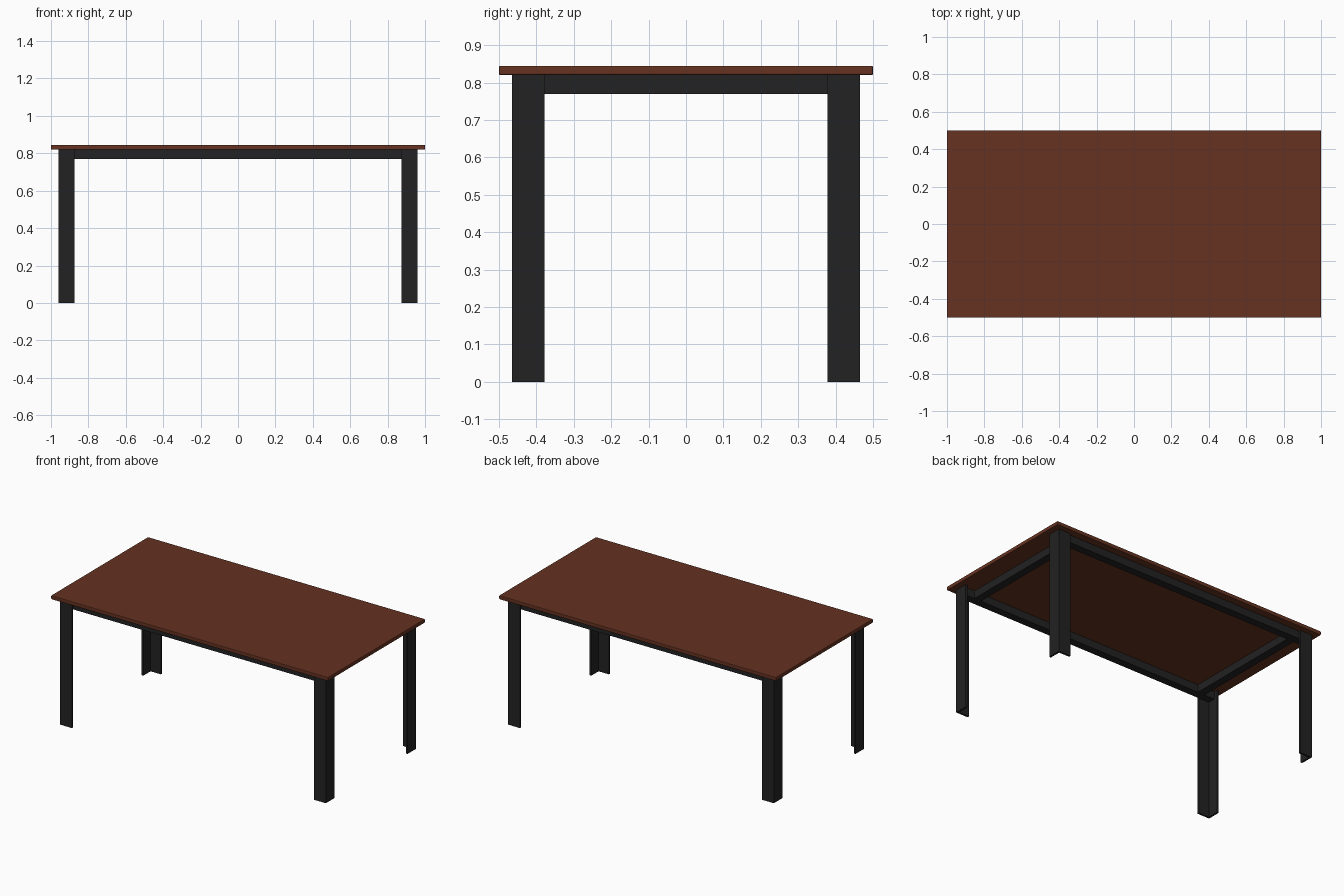
import bpy
import bmesh

cube = bpy.data.objects.get("Cube")
if cube:
    bpy.data.objects.remove(cube, do_unlink=True)


def material(name, rgb):
    mat = bpy.data.materials.new(name)
    mat.use_nodes = True
    mat.diffuse_color = (*rgb, 1)
    mat.node_tree.nodes["Principled BSDF"].inputs["Base Color"].default_value = (*rgb, 1)
    return mat


wood = material("brown wood", (0.13, 0.032, 0.015))
metal = material("black metal", (0.016, 0.016, 0.016))


def prism(name, outline, z0, z1, mat, bevel=0):
    """Extrude a flat outline from z0 up to z1."""
    bm = bmesh.new()
    base = bm.faces.new([bm.verts.new((x, y, z0)) for x, y in outline])
    up = bmesh.ops.extrude_face_region(bm, geom=[base])["geom"]
    bmesh.ops.translate(bm, vec=(0, 0, z1 - z0),
                        verts=[v for v in up if isinstance(v, bmesh.types.BMVert)])
    bmesh.ops.recalc_face_normals(bm, faces=bm.faces)
    mesh = bpy.data.meshes.new(name)
    bm.to_mesh(mesh)
    bm.free()
    mesh.materials.append(mat)
    obj = bpy.data.objects.new(name, mesh)
    bpy.context.collection.objects.link(obj)
    if bevel:
        mod = obj.modifiers.new("soft edges", 'BEVEL')
        mod.width, mod.segments = bevel, 2
    return obj


def rect(x0, x1, y0, y1):
    return [(x0, y0), (x1, y0), (x1, y1), (x0, y1)]


TOP, UNDER, RAIL_BOTTOM = 0.845, 0.82, 0.77
LEG_X, LEG_Y = 0.96, 0.465      # outer corner of each leg
WIDTH, THICK, RAIL = 0.087, 0.012, 0.05

# Tabletop
prism("tabletop", rect(-1, 1, -0.5, 0.5), UNDER, TOP, wood, 0.004)

# Angle-section legs, corner facing outwards
angle = [(0, 0), (WIDTH, 0), (WIDTH, THICK), (THICK, THICK), (THICK, WIDTH), (0, WIDTH)]
for sy, depth in ((-1, "front"), (1, "back")):
    for sx, side in ((-1, "right"), (1, "left")):
        outline = [(sx * (LEG_X - a), sy * (LEG_Y - b)) for a, b in angle]
        prism(f"{depth}_{side}_leg", outline, 0, UNDER, metal)

# Long rails lie against the inside of the legs
rail_x, rail_y = LEG_X - THICK, LEG_Y - THICK
for s, name in ((-1, "front_rail"), (1, "back_rail")):
    prism(name, rect(-rail_x, rail_x, s * rail_y, s * (rail_y - RAIL)),
          RAIL_BOTTOM, UNDER, metal)

# Short cross rails join the long rails, level with the inner leg edges
cross_x, cross_y = LEG_X - WIDTH, rail_y - RAIL
for s, name in ((-1, "right_rail"), (1, "left_rail")):
    prism(name, rect(s * cross_x, s * (cross_x - RAIL), -cross_y, cross_y),
          RAIL_BOTTOM, UNDER, metal)
